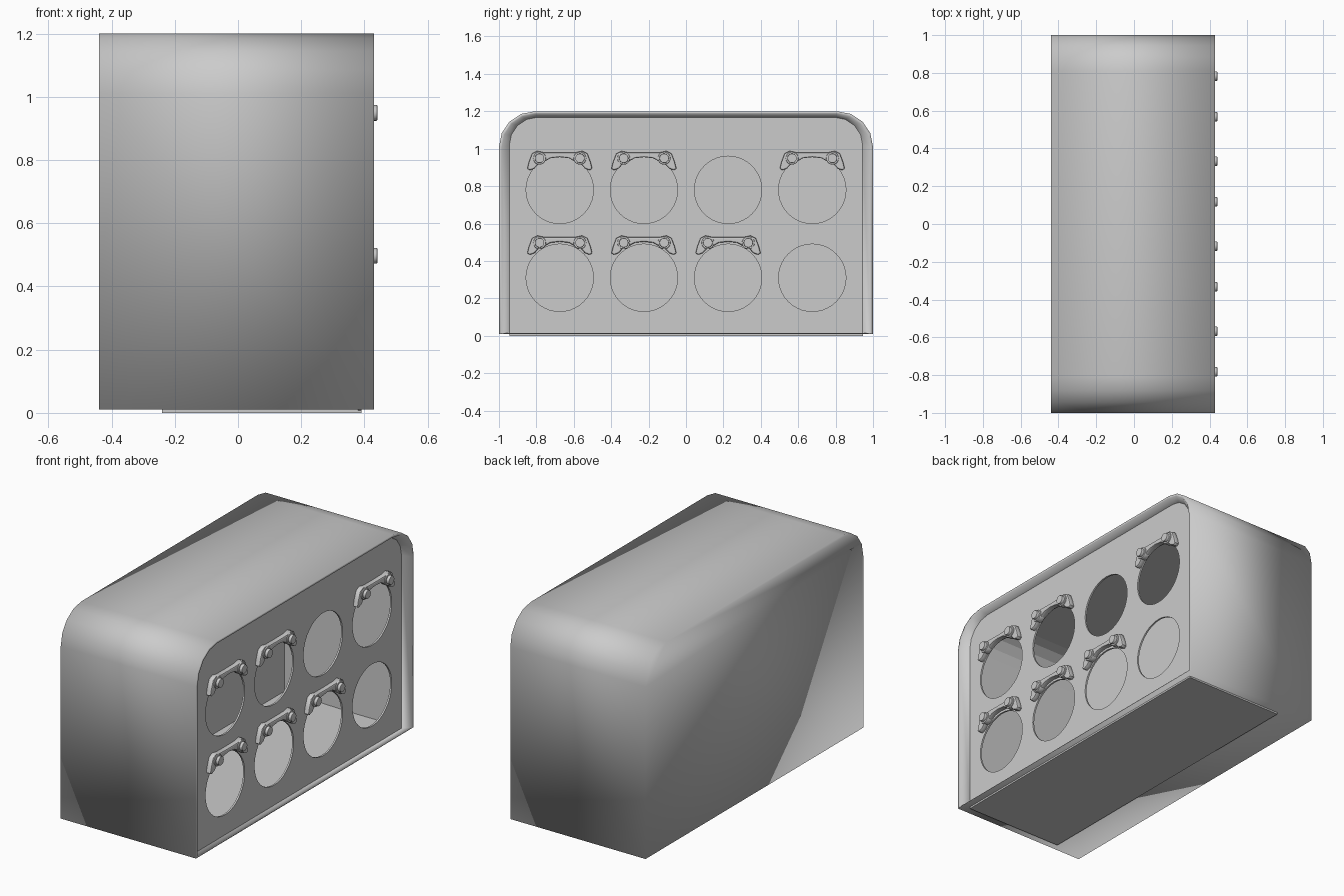
import bpy, bmesh, math

if "Cube" in bpy.data.objects:
    bpy.data.objects.remove(bpy.data.objects["Cube"])

grey = bpy.data.materials.new("light_grey")
grey.diffuse_color = (0.6, 0.6, 0.6, 1)
grey.use_nodes = True
grey.node_tree.nodes["Principled BSDF"].inputs["Base Color"].default_value = grey.diffuse_color


def add_object(name, mesh):
    mesh.materials.clear()
    mesh.materials.append(grey)
    obj = bpy.data.objects.new(name, mesh)
    bpy.context.collection.objects.link(obj)
    return obj


def smooth_by_angle(obj):
    bpy.ops.object.select_all(action='DESELECT')
    obj.select_set(True)
    bpy.context.view_layer.objects.active = obj
    bpy.ops.object.shade_smooth_by_angle(angle=math.radians(40))


def arch(w, h, r, zb, n=4):
    """Flat-bottomed outline with rounded top corners, as (y, z)."""
    right = [(w, zb)]
    for i in range(n + 1):
        a = math.pi / 2 * i / n
        right.append((w - r + r * math.cos(a), h - r + r * math.sin(a)))
    return right + [(-y, z) for y, z in reversed(right)]


def circle(cy, cz, r, n=40):
    return [(cy + r * math.cos(2 * math.pi * i / n),
             cz + r * math.sin(2 * math.pi * i / n)) for i in range(n)]


def plate(name, outlines, x, half, bevel=0.0):
    """Filled plate facing +x; later outlines cut holes in the first."""
    cu = bpy.data.curves.new(name, 'CURVE')
    cu.dimensions = '2D'
    cu.fill_mode = 'BOTH'
    cu.extrude = half - bevel
    cu.bevel_depth = bevel
    cu.bevel_resolution = 1
    cu.offset = -bevel
    for pts in outlines:
        sp = cu.splines.new('POLY')
        sp.points.add(len(pts) - 1)
        for p, (a, b) in zip(sp.points, pts):
            p.co = (a, b, 0, 1)
        sp.use_cyclic_u = True
    tmp = bpy.data.objects.new("outline", cu)
    bpy.context.collection.objects.link(tmp)
    dg = bpy.context.evaluated_depsgraph_get()
    mesh = bpy.data.meshes.new_from_object(tmp.evaluated_get(dg))
    bpy.data.objects.remove(tmp)
    # Local x, y, z become world y, z, x
    for v in mesh.vertices:
        a, b, c = v.co
        v.co = (x + c, a, b)
    obj = add_object(name, mesh)
    return obj


# Housing: outer skin, thin tapered front lip and hollow inside
rings = [(-0.44, arch(1.0, 1.2, 0.19, 0.01)),
         (0.43, arch(1.0, 1.2, 0.19, 0.01)),
         (0.43, arch(0.985, 1.187, 0.18, 0.014)),
         (0.39, arch(0.945, 1.168, 0.15, 0.014)),
         (-0.36, arch(0.94, 1.16, 0.15, 0.03))]
bm = bmesh.new()
loops = [[bm.verts.new((x, y, z)) for y, z in prof] for x, prof in rings]
for k in range(len(loops) - 1):
    a, b = loops[k], loops[k + 1]
    for i in range(len(a)):
        j = (i + 1) % len(a)
        f = bm.faces.new((a[i], a[j], b[j], b[i]))
        f.smooth = k < 3
bm.faces.new(loops[0]).smooth = True
bm.faces.new(loops[-1])
bmesh.ops.recalc_face_normals(bm, faces=bm.faces)
me = bpy.data.meshes.new("housing")
bm.to_mesh(me)
bm.free()
add_object("housing", me)

# Base plate under the housing
bm = bmesh.new()
bmesh.ops.create_cube(bm, size=1)
for v in bm.verts:
    v.co = (0.075 + 0.63 * v.co.x, 1.89 * v.co.y, 0.01 + 0.02 * v.co.z)
me = bpy.data.meshes.new("base_plate")
bm.to_mesh(me)
bm.free()
add_object("base_plate", me)

# Front panel with two rows of round openings
columns = [-0.675, -0.225, 0.225, 0.675]
holes = [circle(y, z, 0.18) for z in (0.78, 0.31) for y in columns]
plate("front_panel", [arch(0.946, 1.169, 0.15, 0.008)] + holes, 0.385, 0.005)

# Clamps with two bolts above six of the openings
half_clamp = [(0.0, 0.03), (0.085, 0.031), (0.12, 0.039), (0.148, 0.025),
              (0.165, -0.02), (0.174, -0.055), (0.16, -0.064), (0.135, -0.055),
              (0.115, -0.033), (0.085, -0.02), (0.05, 0.0), (0.0, 0.006)]
clamp = half_clamp + [(-y, z) for y, z in reversed(half_clamp[1:-1])]
spots = [(columns[i], 0.949) for i in (0, 1, 3)]
spots += [(columns[i], 0.497) for i in (0, 1, 2)]
for n, (cy, cz) in enumerate(spots, 1):
    c = plate(f"clamp_{n}", [[(cy + y, cz + z) for y, z in clamp]],
              0.401, 0.017, 0.007)
    smooth_by_angle(c)
    for side in (-1, 1):
        by = cy + side * 0.108
        collar = plate(f"bolt_collar_{n}", [circle(by, cz, 0.034, 20)],
                       0.406, 0.018, 0.004)
        head = plate(f"bolt_head_{n}", [circle(by, cz, 0.025, 20)],
                     0.42, 0.021, 0.003)
        smooth_by_angle(collar)
        smooth_by_angle(head)
